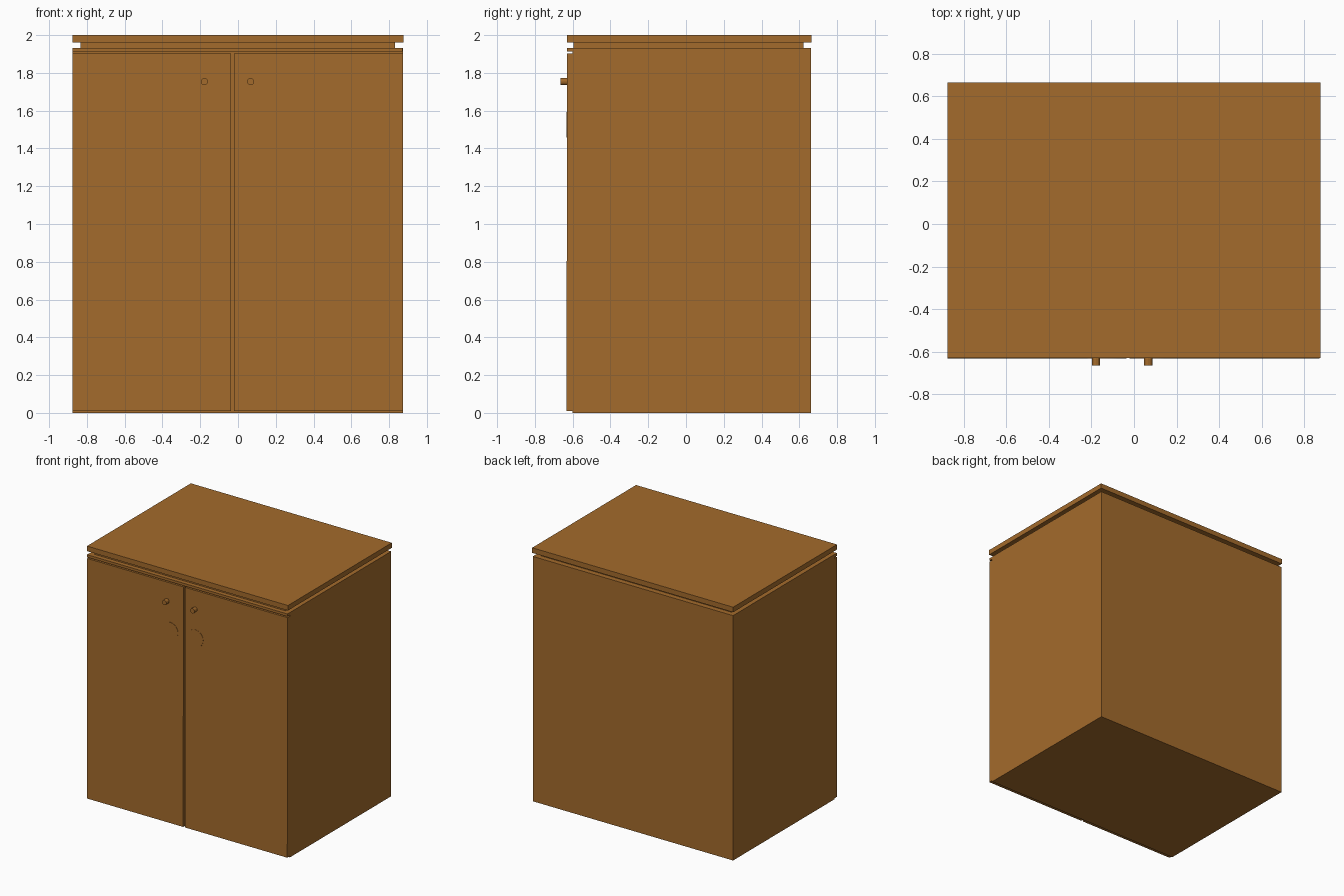
import bpy, bmesh, math
from mathutils import Matrix

if "Cube" in bpy.data.objects:
    bpy.data.objects.remove(bpy.data.objects["Cube"])

wood = bpy.data.materials.new("warm_brown_wood")
wood.diffuse_color = (0.37, 0.147, 0.025, 1)
wood.use_nodes = True
wood.node_tree.nodes["Principled BSDF"].inputs["Base Color"].default_value = wood.diffuse_color


def finish(name, bm):
    mesh = bpy.data.meshes.new(name)
    bm.to_mesh(mesh)
    bm.free()
    mesh.materials.append(wood)
    ob = bpy.data.objects.new(name, mesh)
    bpy.context.collection.objects.link(ob)
    return ob


def box(name, x0, x1, y0, y1, z0, z1, lean=0.0):
    """Box between limits; lean pushes the bottom front edge forward."""
    bm = bmesh.new()
    bmesh.ops.create_cube(bm, size=1)
    for v in bm.verts:
        front, low = v.co.y < 0, v.co.z < 0
        v.co = (x1 if v.co.x > 0 else x0,
                y0 if front else y1,
                z0 if low else z1)
        if front and low:
            v.co.y -= lean
    return finish(name, bm)


def rod(name, x, z, radius, y0, y1, sides):
    """Cylinder along y."""
    bm = bmesh.new()
    m = Matrix.Translation((x, (y0 + y1) / 2, z)) @ Matrix.Rotation(math.pi / 2, 4, 'X')
    bmesh.ops.create_cone(bm, cap_ends=True, segments=sides, radius1=radius,
                          radius2=radius, depth=y1 - y0, matrix=m)
    return finish(name, bm)


# Carcass, recessed neck and overhanging top
box("cabinet_body", -0.875, 0.873, -0.60, 0.663, 0, 1.932)
box("top_neck", -0.835, 0.83, -0.595, 0.622, 1.932, 1.96)
box("top_slab", -0.877, 0.877, -0.63, 0.665, 1.96, 2.0)
box("front_rail", -0.877, 0.872, -0.63, -0.60, 1.912, 1.932)

# Two doors with a narrow gap, each with a knob and a thin round plate
for side, x0, x1, knob_x, disc_x in (("left", -0.877, -0.036, -0.178, -0.15),
                                     ("right", -0.021, 0.873, 0.067, 0.07)):
    box(side + "_door", x0, x1, -0.629, -0.60, 0.01, 1.902, lean=0.004)
    rod(side + "_knob", knob_x, 1.754, 0.019, -0.665, -0.62, 12)
    rod(side + "_plate", disc_x, 1.525, 0.068, -0.632, -0.62, 32)
